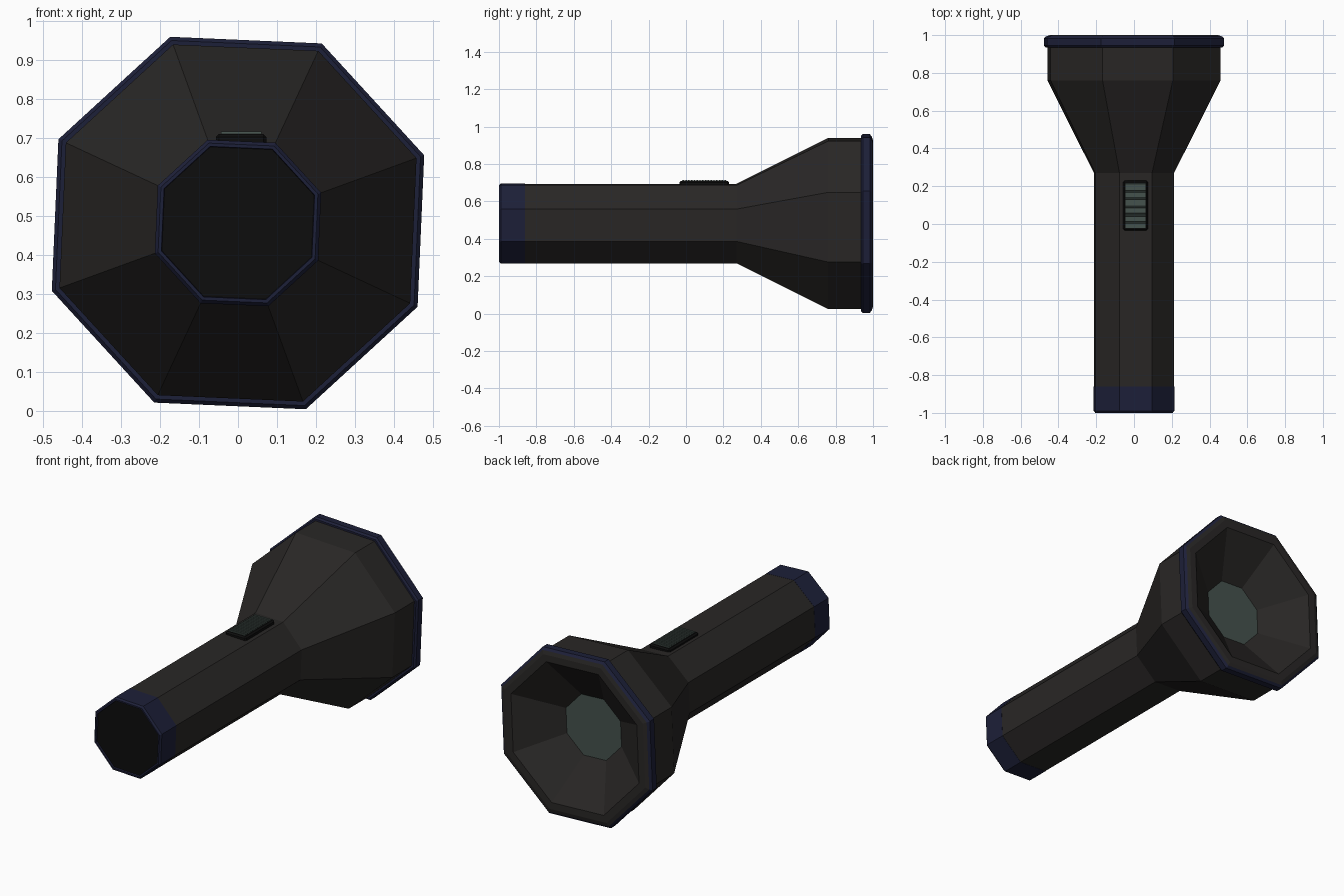
import bpy, bmesh, math

if "Cube" in bpy.data.objects:
    bpy.data.objects.remove(bpy.data.objects["Cube"])

ZC = 0.482          # height of the torch axis
SIDES = 8
TURN = math.radians(20)


def material(name, rgb):
    m = bpy.data.materials.new(name)
    m.diffuse_color = (*rgb, 1)
    m.use_nodes = True
    m.node_tree.nodes["Principled BSDF"].inputs["Base Color"].default_value = m.diffuse_color
    return m


GREY = material("dark_grey", (0.022, 0.020, 0.019))
NAVY = material("navy", (0.012, 0.014, 0.040))
BLACK = material("black", (0.004, 0.004, 0.004))
GLASS = material("grey_green", (0.060, 0.085, 0.075))


def finish(name, bm, mat):
    me = bpy.data.meshes.new(name)
    bm.to_mesh(me)
    bm.free()
    me.materials.append(mat)
    ob = bpy.data.objects.new(name, me)
    bpy.context.collection.objects.link(ob)
    return ob


def octagon_lathe(name, profile, mat, start_cap=False, end_cap=False):
    """Sweep (y, radius) points around the y axis with eight flat sides."""
    bm = bmesh.new()
    rings = []
    for y, r in profile:
        angles = [TURN + math.tau * k / SIDES for k in range(SIDES)]
        rings.append([bm.verts.new((r * math.cos(a), y, ZC + r * math.sin(a))) for a in angles])
    for a, b in zip(rings, rings[1:]):
        for k in range(SIDES):
            n = (k + 1) % SIDES
            bm.faces.new((a[k], b[k], b[n], a[n]))
    if start_cap:
        bm.faces.new(rings[0])
    if end_cap:
        bm.faces.new(rings[-1][::-1])
    return finish(name, bm, mat)


def add_box(bm, lo, hi):
    vs = bmesh.ops.create_cube(bm, size=1)["verts"]
    for v in vs:
        for i in range(3):
            v.co[i] = lo[i] if v.co[i] < 0 else hi[i]
    return vs


# Handle and flared head
octagon_lathe("body", [(-0.86, 0.226), (0.27, 0.226), (0.76, 0.487), (0.95, 0.487)], GREY)

# Tail cap with chamfered edge and recessed black end
octagon_lathe("tail_cap", [(-0.985, 0.207), (-1.0, 0.209), (-1.0, 0.218), (-0.99, 0.227),
                           (-0.86, 0.227), (-0.86, 0.222)], NAVY)
octagon_lathe("tail_end", [(-0.99, 0.208)], BLACK, start_cap=True)

# Navy rim around the head, grey bezel and reflector, lens
octagon_lathe("head_rim", [(0.935, 0.485), (0.935, 0.498), (0.945, 0.508), (0.983, 0.508),
                           (0.994, 0.494)], NAVY)
octagon_lathe("reflector", [(0.994, 0.494), (1.0, 0.472), (1.0, 0.43), (0.83, 0.185)], GREY)
octagon_lathe("lens", [(0.831, 0.187)], GLASS, end_cap=True)

# Switch base with bevelled corners
bm = bmesh.new()
add_box(bm, (-0.057, -0.035, 0.67), (0.073, 0.23, 0.710))
edges = [e for e in bm.edges if max(v.co.z for v in e.verts) > 0.7]
bmesh.ops.bevel(bm, geom=edges, offset=0.008, segments=1, affect='EDGES')
finish("switch_base", bm, BLACK)

# Ribbed switch pad
bm = bmesh.new()
x0, x1, y0, y1 = -0.044, 0.060, -0.022, 0.217
add_box(bm, (x0, y0, 0.70), (x1, y1, 0.711))
count = 16
pitch = (y1 - y0) / count
for i in range(count):
    y = y0 + (i + 0.5) * pitch
    for v in add_box(bm, (x0, y - pitch * 0.36, 0.705), (x1, y + pitch * 0.36, 0.716)):
        if v.co.z > 0.71:
            v.co.y = y + (v.co.y - y) * 0.6
finish("switch_ribs", bm, GLASS)
